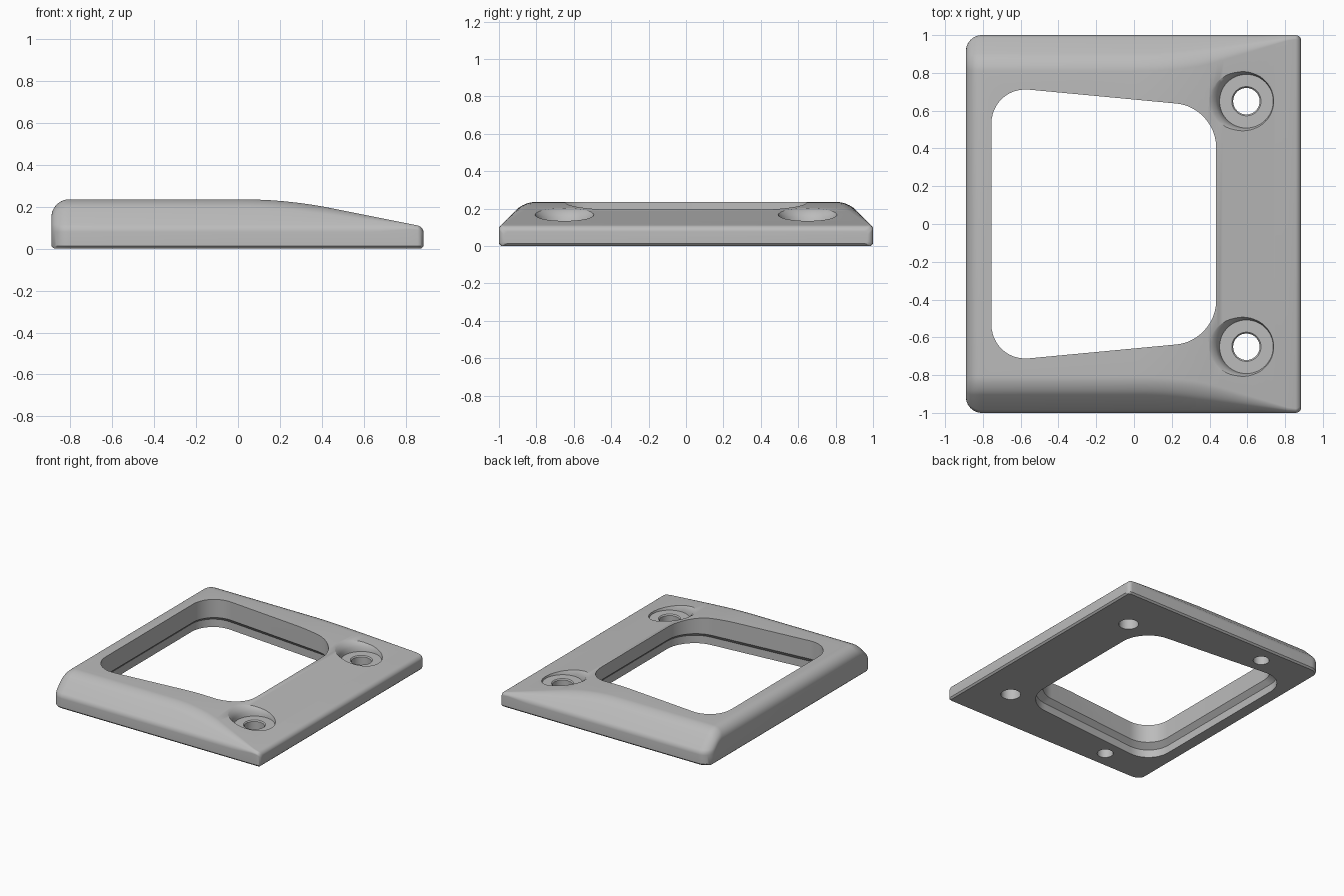
import bpy, bmesh, math
from mathutils import Vector

cube = bpy.data.objects.get("Cube")
if cube:
    bpy.data.objects.remove(cube, do_unlink=True)

grey = bpy.data.materials.new("satin_grey")
grey.use_nodes = True
COLOUR = (0.5, 0.5, 0.5, 1)
grey.diffuse_color = COLOUR
grey.node_tree.nodes["Principled BSDF"].inputs["Base Color"].default_value = COLOUR


def loft(name, rings):
    """Skin a list of equal-length closed rings and cap both ends."""
    bm = bmesh.new()
    loops = [[bm.verts.new(p) for p in ring] for ring in rings]
    n = len(loops[0])
    for a, b in zip(loops, loops[1:]):
        for i in range(n):
            j = (i + 1) % n
            bm.faces.new((a[i], a[j], b[j], b[i]))
    bm.faces.new(loops[0])
    bm.faces.new(loops[-1])
    bmesh.ops.recalc_face_normals(bm, faces=bm.faces)
    mesh = bpy.data.meshes.new(name)
    bm.to_mesh(mesh)
    bm.free()
    obj = bpy.data.objects.new(name, mesh)
    bpy.context.collection.objects.link(obj)
    mesh.materials.append(grey)
    return obj


def fillet(corner, a, b, ta, tb, steps=8):
    """Round a corner between the directions of a and b."""
    c = Vector(corner)
    p = c + (Vector(a) - c).normalized() * ta
    q = c + (Vector(b) - c).normalized() * tb
    p1, q1 = p.lerp(c, 0.55), q.lerp(c, 0.55)
    pts = []
    for i in range(steps + 1):
        t = i / steps
        s = 1 - t
        pts.append(p * s**3 + p1 * 3 * s * s * t + q1 * 3 * s * t * t + q * t**3)
    return pts


def lathe(name, profile, x, y, sides=48):
    """Turn a (radius, z) profile about a vertical axis."""
    turn = [math.tau * i / sides for i in range(sides)]
    return loft(name, [[(x + r * math.cos(a), y + r * math.sin(a), z) for a in turn]
                       for r, z in profile])


# Frame body: cross-sections along x with rounded ends
LEFT, RIGHT, TOP = -0.89, 0.885, 0.235


def top_height(x):
    if x < 0.02:
        return TOP
    if x < 0.45:
        return TOP - 0.1 * (x - 0.02) ** 2 / 0.43
    return 0.192 - 0.2 * (x - 0.45)


def section(x, w, h, z0):
    shoulder = min(0.1, h - 0.015)
    drop = h - shoulder
    edge, crest = (w, shoulder), (w - drop, h)
    low = min(0.02, drop * 0.4)
    high = min(0.055, drop * 0.5)
    half = [Vector((w - 0.012, z0)), Vector((w, z0 + 0.012))]
    half += fillet(edge, (w, 0), crest, low, low, 4)
    half += fillet(crest, edge, (0, h), high, high, 8)
    return [(x, p.x, p.y) for p in half] + [(x, -p.x, p.y) for p in reversed(half)]


sections = []
quarter = [math.radians(90 * i / 10) for i in range(11)]
for a in quarter:
    x = LEFT + 0.085 * (1 - math.cos(a))
    sections.append(section(x, 1 - 0.085 * (1 - math.sin(a)),
                            0.15 + 0.085 * math.sin(a), max(0, LEFT + 0.012 - x)))
for i in range(25):
    x = i * 0.034
    sections.append(section(x, 1, top_height(x), 0))
for a in reversed(quarter):
    x = RIGHT - 0.03 * (1 - math.cos(a))
    sections.append(section(x, 1 - 0.03 * (1 - math.sin(a)),
                            top_height(x) - 0.028 * (1 - math.sin(a)),
                            max(0, x - RIGHT + 0.012)))
frame = loft("bezel_frame", sections)


# Tapered window opening with a wider recess underneath
def window_ring(z, grow):
    xl, xr, yl, yr = -0.755 - grow, 0.435 + grow, 0.73 + grow, 0.618 + grow
    c = [(xl, -yl), (xr, -yr), (xr, yr), (xl, yl)]
    pts = []
    for i, p in enumerate(c):
        t = 0.2 if p[0] < 0 else 0.21
        pts += fillet(p, c[i - 1], c[(i + 1) % 4], t, t, 12)
    return [(p.x, p.y, z) for p in pts]


cutters = [loft("window_cutter", [window_ring(z, g) for z, g in
                                  ((-0.1, 0.035), (0.06, 0.035), (0.095, 0), (0.4, 0))])]

# Screw holes with flared counterbores, and blind peg holes underneath
for s in (-1, 1):
    cutters.append(lathe("counterbore_cutter", [(0.142, 0.12), (0.145, 0.135), (0.151, 0.155),
                                                (0.163, 0.175), (0.18, 0.19), (0.21, 0.21),
                                                (0.21, 0.4)], 0.595, s * 0.65))
    cutters.append(lathe("screw_hole_cutter", [(0.07, -0.1), (0.07, 0.112), (0.082, 0.125),
                                               (0.082, 0.15)], 0.595, s * 0.65))
    cutters.append(lathe("peg_hole_cutter", [(0.057, -0.1), (0.057, 0.12)], -0.455, s * 0.86, 32))

bpy.context.view_layer.objects.active = frame
frame.select_set(True)
for cutter in cutters:
    mod = frame.modifiers.new("cut", 'BOOLEAN')
    mod.operation = 'DIFFERENCE'
    mod.solver = 'EXACT'
    mod.object = cutter
    bpy.ops.object.modifier_apply(modifier=mod.name)
    bpy.data.objects.remove(cutter, do_unlink=True)

bpy.ops.object.shade_smooth_by_angle(angle=math.radians(30))
